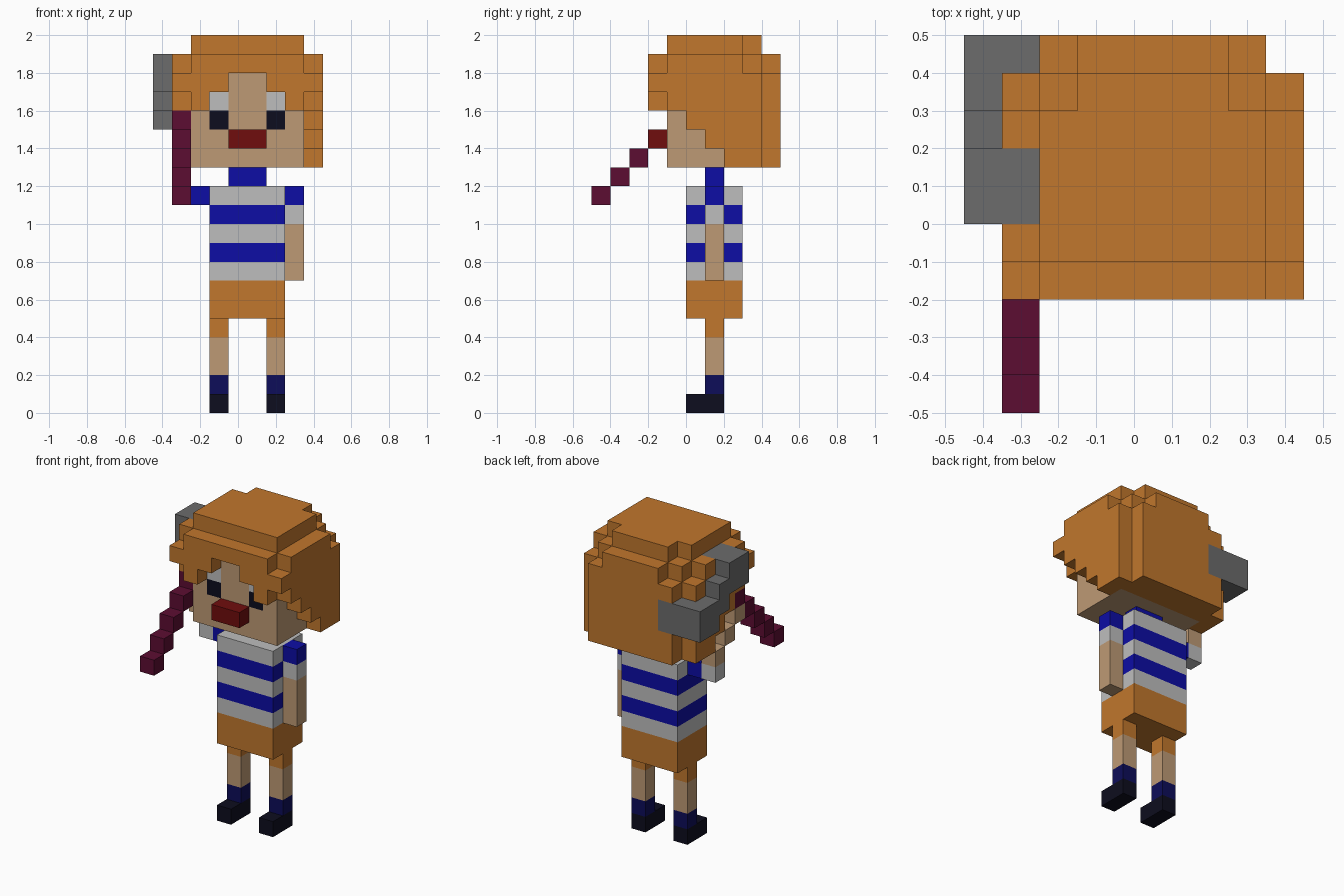
import bpy, bmesh
from mathutils import Vector

cube = bpy.data.objects.get("Cube")
if cube:
    bpy.data.objects.remove(cube, do_unlink=True)

COLORS = {
    "orange": (0.533, 0.184, 0.026), "skin": (0.515, 0.323, 0.178),
    "white": (0.515, 0.515, 0.515), "blue": (0.004, 0.004, 0.376),
    "sock_blue": (0.004, 0.004, 0.10), "near_black": (0.004, 0.004, 0.013),
    "grey": (0.15, 0.15, 0.15), "maroon": (0.107, 0.004, 0.032),
    "red": (0.162, 0.004, 0.004),
}
MATS = {}
for name, rgb in COLORS.items():
    m = bpy.data.materials.new(name)
    m.use_nodes = True
    m.diffuse_color = (*rgb, 1)
    bsdf = m.node_tree.nodes["Principled BSDF"]
    bsdf.inputs["Base Color"].default_value = (*rgb, 1)
    bsdf.inputs["Roughness"].default_value = 0.9
    MATS[name] = m

# The figure is carved from cubes of side S; later blocks replace earlier ones.
S = 0.1
ORIGIN = Vector((-0.45, -0.5, 0))
cells = {}


def block(part, color, x0, x1, y0, y1, z0, z1):
    for x in range(x0, x1):
        for y in range(y0, y1):
            for z in range(z0, z1):
                cells[x, y, z] = (part, color)


# Hair: stepped sides, back, rounded crown
for y0, y1, z0 in ((4, 5, 16), (5, 6, 15), (6, 7, 14), (7, 9, 13)):
    block("hair", "orange", 1, 9, y0, y1, z0, 18)
block("hair", "orange", 2, 8, 9, 10, 13, 18)
block("hair", "orange", 1, 9, 4, 8, 18, 19)
block("hair", "orange", 2, 8, 8, 9, 18, 19)
block("hair", "orange", 3, 7, 9, 10, 18, 19)
block("hair", "orange", 2, 8, 4, 8, 19, 20)
block("hair", "orange", 3, 7, 8, 9, 19, 20)

# Fringe
block("hair", "orange", 2, 8, 3, 4, 18, 19)
for a, b, c, d in ((1, 4, 2, 3), (6, 9, 7, 8)):
    block("hair", "orange", a, b, 3, 4, 17, 18)
    block("hair", "orange", c, d, 3, 4, 16, 17)

# Head, eyes and mouth
block("head", "skin", 2, 8, 4, 8, 13, 18)
for x in (3, 6):
    block("head", "white", x, x + 1, 4, 5, 16, 17)
    block("head", "near_black", x, x + 1, 4, 5, 15, 16)
block("mouth", "red", 4, 6, 3, 4, 14, 15)

# Grey stepped clip at the side of the head
block("hair_clip", "grey", 0, 2, 5, 7, 17, 19)
block("hair_clip", "grey", 0, 1, 7, 8, 16, 18)
block("hair_clip", "grey", 0, 1, 8, 9, 15, 17)
block("hair_clip", "grey", 0, 3, 9, 10, 15, 17)

# Striped shirt, neck and shorts
for z in range(7, 12):
    block("shirt", "white" if z % 2 else "blue", 3, 7, 5, 8, z, z + 1)
block("neck", "blue", 4, 6, 6, 7, 12, 13)
block("shorts", "orange", 3, 7, 5, 8, 5, 7)

# Left arm hangs down
block("left_arm", "blue", 7, 8, 6, 7, 11, 12)
block("left_arm", "white", 7, 8, 6, 7, 10, 11)
block("left_arm", "skin", 7, 8, 6, 7, 7, 10)

# Right arm is raised forward
block("right_arm", "blue", 2, 3, 6, 7, 11, 12)
block("right_arm", "white", 1, 2, 6, 7, 11, 12)
for i in range(3):
    block("right_arm", "skin", 1, 2, 6 - i, 7 - i, 12 + i, 13 + i)

# Diagonal held stick
for i in range(5):
    block("stick", "maroon", 1, 2, i, i + 1, 11 + i, 12 + i)

# Legs and shoes
for side, x in (("right", 3), ("left", 6)):
    for color, z0, z1 in (("orange", 4, 5), ("skin", 2, 4), ("sock_blue", 1, 2)):
        block(side + "_leg", color, x, x + 1, 6, 7, z0, z1)
    block(side + "_shoe", "near_black", x, x + 1, 5, 7, 0, 1)


def build(part):
    """Skin the outside of a part's cubes and merge its flat faces."""
    own = {p: c for p, (n, c) in cells.items() if n == part}
    colors = sorted(set(own.values()))
    bm = bmesh.new()
    for p, color in own.items():
        for axis in range(3):
            for side in (0, 1):
                step = [0, 0, 0]
                step[axis] = 2 * side - 1
                if tuple(a + b for a, b in zip(p, step)) in cells:
                    continue
                u, v = (axis + 1) % 3, (axis + 2) % 3
                verts = []
                for du, dv in ((0, 0), (1, 0), (1, 1), (0, 1)):
                    c = Vector(p)
                    c[axis] += side
                    c[u] += du
                    c[v] += dv
                    verts.append(bm.verts.new(ORIGIN + c * S))
                face = bm.faces.new(verts if side else verts[::-1])
                face.material_index = colors.index(color)
    bmesh.ops.remove_doubles(bm, verts=bm.verts, dist=0.001)
    bmesh.ops.dissolve_limit(bm, angle_limit=0.02, verts=bm.verts,
                             edges=bm.edges, delimit={'MATERIAL'})
    me = bpy.data.meshes.new(part)
    bm.to_mesh(me)
    bm.free()
    for c in colors:
        me.materials.append(MATS[c])
    bpy.context.collection.objects.link(bpy.data.objects.new(part, me))


for part in sorted({n for n, _ in cells.values()}):
    build(part)
